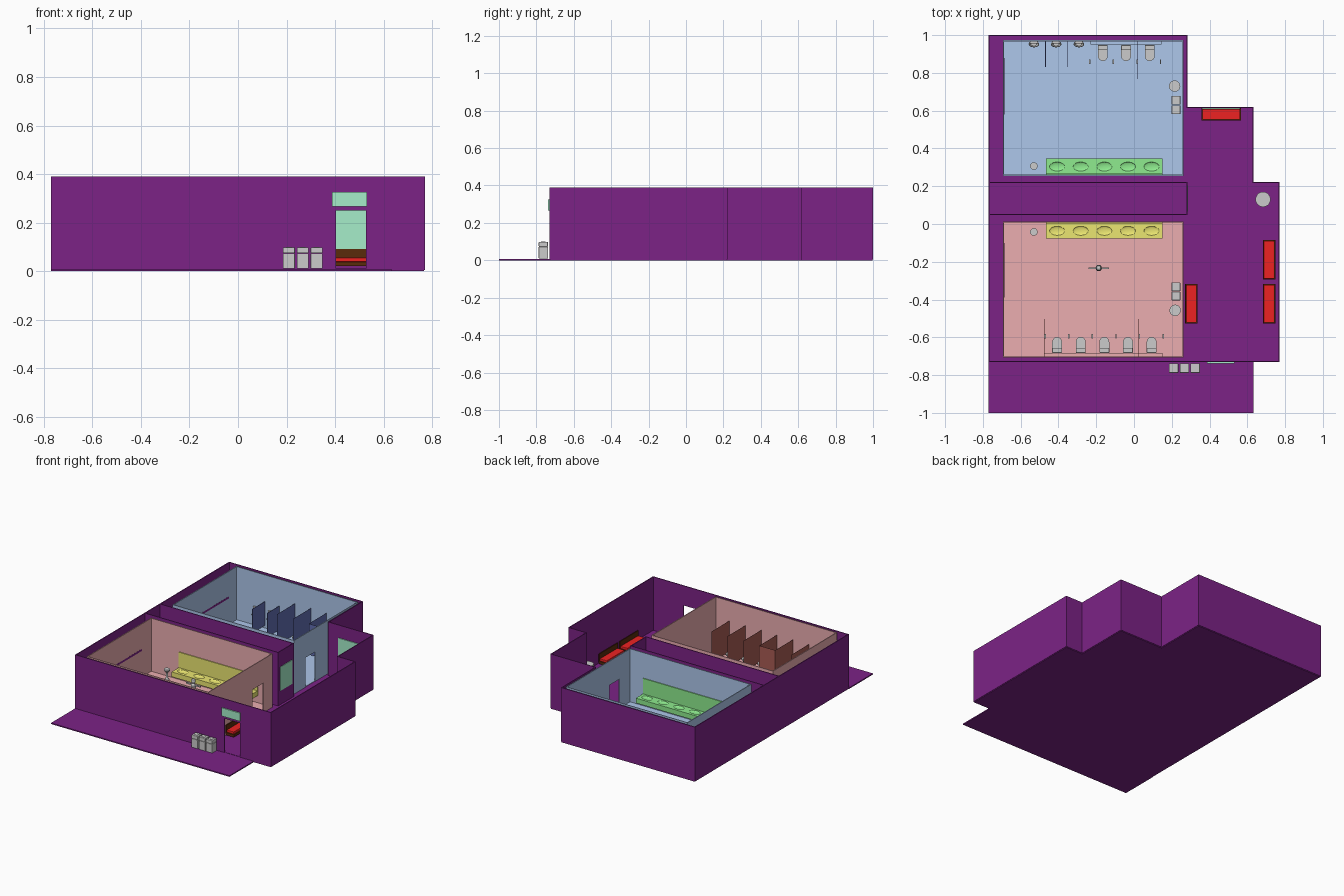
import bpy, bmesh, math
from mathutils import Matrix, Vector

if "Cube" in bpy.data.objects:
    bpy.data.objects.remove(bpy.data.objects["Cube"])

I = Matrix.Identity(4)
FLOOR, TOP, T = 0.010, 0.39, 0.006


def material(name, rgb):
    m = bpy.data.materials.new(name)
    m.diffuse_color = (*[c ** 2.25 for c in rgb], 1)  # screen colour to linear
    m.use_nodes = True
    m.node_tree.nodes["Principled BSDF"].inputs["Base Color"].default_value = m.diffuse_color
    return m


PURPLE = material("purple", (.49, .16, .53))
BLUE = material("blue", (.68, .78, .92))
PINK = material("pink", (.92, .68, .69))
NAVY = material("stall_blue", (.39, .44, .70))
BROWN = material("stall_brown", (.66, .37, .34))
GREEN = material("green", (.56, .92, .56))
YELLOW = material("yellow", (.92, .90, .45))
MINT = material("mint", (.65, .93, .79))
RED = material("red", (.93, .16, .16))
WOOD = material("dark_wood", (.36, .19, .08))


def finish(name, bm, mat=None, smooth=False):
    bmesh.ops.recalc_face_normals(bm, faces=bm.faces)
    me = bpy.data.meshes.new(name)
    bm.to_mesh(me)
    bm.free()
    ob = bpy.data.objects.new(name, me)
    bpy.context.collection.objects.link(ob)
    if mat:
        me.materials.append(mat)
    if smooth:
        bpy.ops.object.select_all(action='DESELECT')
        ob.select_set(True)
        bpy.context.view_layer.objects.active = ob
        bpy.ops.object.shade_smooth_by_angle()
    return ob


def box(name, lo, hi, mat=None, M=I, bevel=0):
    lo, hi = Vector(lo), Vector(hi)
    bm = bmesh.new()
    bmesh.ops.create_cube(bm, size=1, matrix=M @ Matrix.Translation((lo + hi) / 2) @ Matrix.Diagonal((*(hi - lo), 1)))
    if bevel:
        bmesh.ops.bevel(bm, geom=bm.edges[:], offset=bevel, segments=2, profile=.5, affect='EDGES')
    return finish(name, bm, mat)


def prism(name, pts, z0, z1, mat=None, M=I):
    bm = bmesh.new()
    f = bm.faces.new([bm.verts.new(M @ Vector((x, y, z0))) for x, y in pts])
    r = bmesh.ops.extrude_face_region(bm, geom=[f])
    bmesh.ops.translate(bm, verts=[v for v in r['geom'] if isinstance(v, bmesh.types.BMVert)], vec=(0, 0, z1 - z0))
    return finish(name, bm, mat)


def lathe(name, x, y, profile, mat=None, M=I, n=20):
    bm = bmesh.new()
    rings = [[bm.verts.new(M @ Vector((x + r * math.cos(a * math.tau / n), y + r * math.sin(a * math.tau / n), z)))
              for a in range(n)] for r, z in profile]
    for a, b in zip(rings, rings[1:]):
        for i in range(n):
            bm.faces.new((a[i], a[(i + 1) % n], b[(i + 1) % n], b[i]))
    bm.faces.new(rings[0])
    bm.faces.new(rings[-1])
    return finish(name, bm, mat, True)


def wall(name, a, b, mat, door=None, head=.22):
    """Thin axis-aligned wall from a to b; door = range along the wall."""
    k = 0 if abs(b[0] - a[0]) > abs(b[1] - a[1]) else 1
    s, e, c = min(a[k], b[k]), max(a[k], b[k]), a[1 - k]

    def part(u, v, z0):
        lo, hi = [0, 0, z0], [0, 0, TOP]
        lo[k], hi[k] = u, v
        lo[1 - k], hi[1 - k] = c - T / 2, c + T / 2
        box(name, lo, hi, mat)
    if door:
        part(s - T / 2, door[0], FLOOR - .005)
        part(door[0], door[1], head)
        part(door[1], e + T / 2, FLOOR - .005)
    else:
        part(s - T / 2, e + T / 2, FLOOR - .005)


# floor slab and outer shell
outline = [(-.767, -.727), (.767, -.727), (.767, .22), (.63, .22), (.63, .617), (.28, .617), (.28, .997), (-.767, .997)]
prism("floor_slab", outline, 0, FLOOR, PURPLE)
box("porch_slab", (-.77, -1, 0), (.633, -.727, .008), PURPLE)
for i, p in enumerate(outline):
    wall("outer_wall", p, outline[(i + 1) % 8], PURPLE, (.405, .527) if i == 0 else None, .25)

# service passage between the rooms
wall("passage_wall", (-.767, .22), (.28, .22), PURPLE)
wall("passage_wall", (-.767, .05), (.28, .05), PURPLE)
wall("passage_end", (.28, .05), (.28, .22), PURPLE)
box("passage_board", (.283, .065, .11), (.287, .205, .28), MINT)
box("notice_board", (.36, .608, .09), (.56, .614, .30), MINT)
box("door_sign", (.387, -.738, .267), (.532, -.729, .325), MINT)


# coloured rooms: floor, four walls with a doorway to the hall, high slot on the left wall
def room(name, y0, y1, mat, door, slot):
    x0, x1 = -.69, .26
    box(name + "_floor", (x0, y0, FLOOR), (x1, y1, FLOOR + .003), mat)
    wall(name + "_wall", (x0, y0), (x1, y0), mat)
    wall(name + "_wall", (x0, y1), (x1, y1), mat)
    wall(name + "_wall", (x0, y0), (x0, y1), mat)
    wall(name + "_wall", (x1, y0), (x1, y1), mat, door)
    box(name + "_slot", (x0 + .001, slot[0], .198), (x0 + .0036, slot[1], .212), PURPLE)


room("blue_room", .258, .97, BLUE, (.38, .49), (.58, .88))
room("pink_room", -.705, .01, PINK, (-.21, -.09), (-.39, -.10))


# wash counters with sunken basins; d is the direction away from the wall
def counter(y, d, mat):
    top = box("counter", (-.467, min(y, y + d * .085), .065), (.152, max(y, y + d * .085), .1), mat)
    box("splashback", (-.467, min(y, y + d * .006), .1), (.152, max(y, y + d * .006), .21), mat)
    bm = bmesh.new()
    for i in range(5):
        bmesh.ops.create_uvsphere(bm, u_segments=24, v_segments=12, radius=1, matrix=Matrix.Translation(
            (-.407 + .125 * i, y + d * .043, .1)) @ Matrix.Diagonal((.04, .024, .008, 1)))
    cut = finish("basin_cutter", bm)
    mod = top.modifiers.new("basins", 'BOOLEAN')
    mod.operation, mod.object, mod.solver = 'DIFFERENCE', cut, 'EXACT'
    bpy.context.view_layer.objects.active = top
    bpy.ops.object.modifier_apply(modifier=mod.name)
    bpy.data.objects.remove(cut)


counter(.261, 1, GREEN)
counter(.007, -1, YELLOW)


# toilets: local wall at y = 0, bowl toward +y
def toilet(M):
    arc = [(.026 * math.cos(a * math.pi / 10), .06 + .026 * math.sin(a * math.pi / 10)) for a in range(11)]
    prism("toilet_seat", [(.026, .025), *arc, (-.026, .025)], .052, .062, None, M)
    prism("toilet_bowl", [(.017, .01)] + [(x * .65, y - .008) for x, y in arc] + [(-.017, .01)], .012, .052, None, M)
    box("toilet_tank", (-.026, .002, .045), (.026, .028, .105), None, M, .003)


def stalls(M, xs, seats, y_len, mat, ledge_mat, closed):
    for x in xs:
        box("stall_partition", (x - .0004, 0, .03), (x + .0004, y_len, .25), mat, M)
        box("paper_holder", (x + .001, .095, .075), (x + .008, .12, .1), None, M)
    for x in seats:
        toilet(M @ Matrix.Translation((x, .018, 0)))
    box("pipe_ledge", (min(xs), 0, FLOOR), (max(xs), .018, .11), ledge_mat, M)
    box("stall_door", (closed[0], y_len - .0008, .03), (closed[1], y_len, .25), mat, M)


stalls(Matrix.Translation((0, -.702, 0)), [-.475 + .125 * i for i in range(6)],
       [-.407 + .125 * i for i in range(5)], .2, BROWN, PINK, (-.35, -.225))
turn = Matrix.Translation((0, .967, 0)) @ Matrix.Rotation(math.pi, 4, 'Z')
stalls(turn, [.23, .105, -.02, -.145], [.165, .042, -.083], .2, NAVY, BLUE, (-.145, -.02))

# urinals and their dividers
for x in (-.53, -.412, -.292):
    lathe("urinal", 0, 0, [(.010, .05), (.022, .07), (.028, .095), (.024, .1), (.015, .08)], None,
          Matrix.Translation((x, .952, 0)) @ Matrix.Diagonal((1, .6, 1, 1)))
    box("urinal_back", (x - .022, .955, .07), (x + .022, .967, .15), None, I, .004)
for x in (-.468, -.353):
    box("urinal_divider", (x - .002, .83, .03), (x + .002, .967, .2), NAVY)


# square bins with an opening in the lid
def bin_box(x, y, s, h):
    box("bin_body", (x - s, y - s, FLOOR), (x + s, y + s, h * .74), None, I, .002)
    box("bin_lid", (x - s, y - s, h * .75), (x + s, y + s, h), None, I, .003)
    box("bin_flap", (x - s * .5, y - s * .5, h - .002), (x + s * .5, y + s * .5, h + .002))


for x in (.21, .267, .324):
    bin_box(x, -.763, .0245, .098)
for y in (.655, .605, -.333, -.381):
    bin_box(.222, y, .023, .09)

# round bins and pedestal stands
for x, y, r, h in ((.215, .73, .03, .1), (.218, -.457, .03, .1), (.683, .13, .04, .12)):
    lathe("round_bin", x, y, [(r * .95, FLOOR), (r, h * .85), (r, h)])
for y in (.307, -.042):
    lathe("pedestal", -.53, y, [(.018, FLOOR), (.007, .03), (.007, .065), (.02, .08), (.02, .09)])

# scale figure standing in the pink room
fx, fy = -.187, -.233
lathe("figure_body", fx, fy, [(.012, FLOOR), (.013, .09), (.017, .14), (.007, .155)], n=12)
lathe("figure_head", fx, fy, [(.005, .152), (.013, .160), (.015, .170), (.011, .182), (.003, .186)], n=12)
box("figure_arms", (fx - .055, fy - .004, .138), (fx + .055, fy + .004, .147))


# padded benches: local back at y = 0, seat toward +y
def bench(x, y, angle):
    M = Matrix.Translation((x, y, 0)) @ Matrix.Rotation(math.radians(angle), 4, 'Z')
    box("bench_base", (-.104, .002, FLOOR + .01), (.104, .065, .038), WOOD, M)
    box("bench_seat", (-.1, .006, .038), (.1, .062, .056), RED, M, .004)
    box("bench_back", (-.104, 0, .03), (.104, .006, .09), WOOD, M)


bench(.462, .614, 180)
bench(.748, -.19, 90)
bench(.748, -.422, 90)
bench(.27, -.422, -90)
